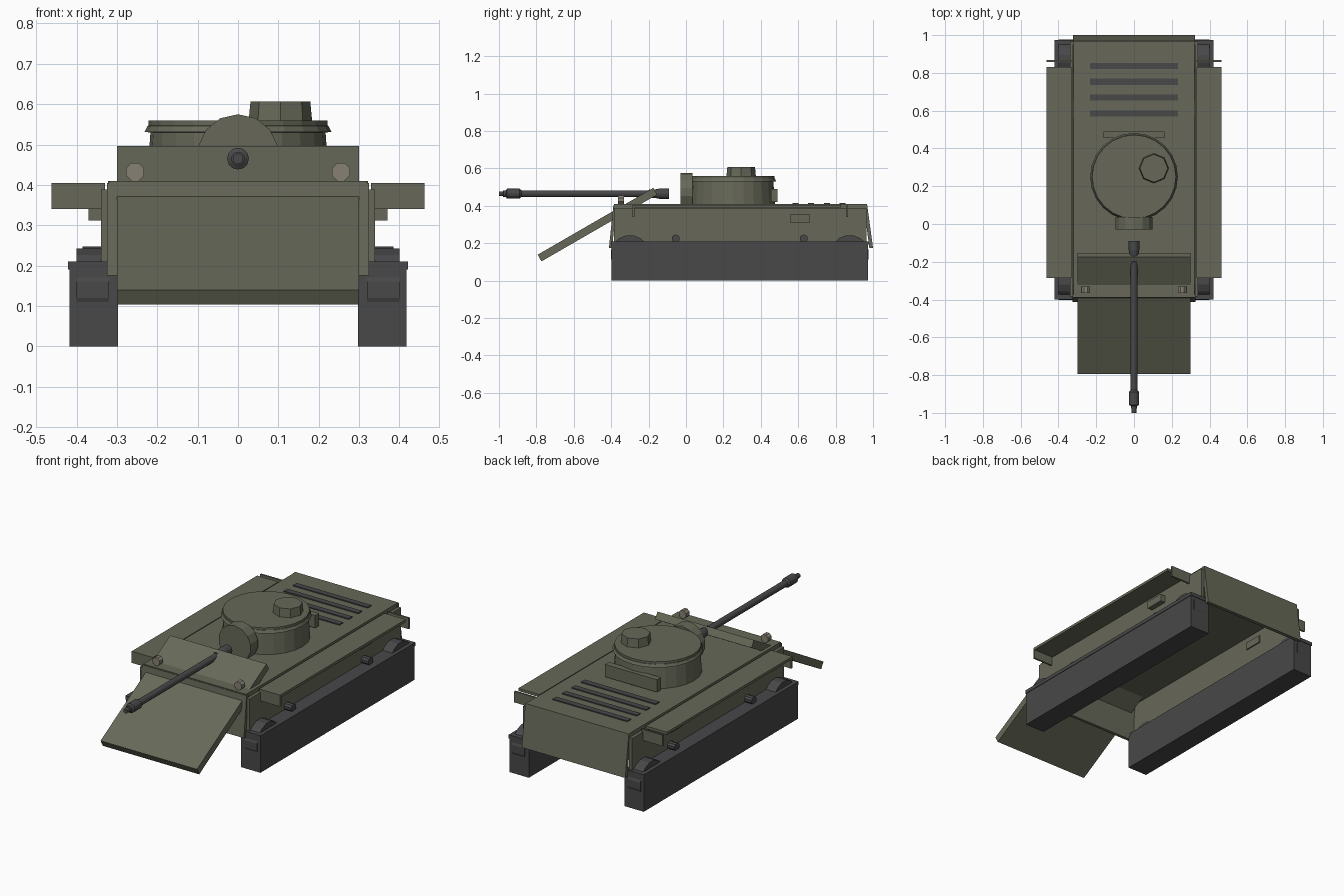
import bpy, bmesh, math
from mathutils import Matrix, Vector

if "Cube" in bpy.data.objects:
    bpy.data.objects.remove(bpy.data.objects["Cube"])


def mat(name, col):
    m = bpy.data.materials.new(name)
    m.diffuse_color = (*col, 1)
    m.use_nodes = True
    m.node_tree.nodes["Principled BSDF"].inputs["Base Color"].default_value = m.diffuse_color
    return m


OLIVE = mat("olive paint", (0.135, 0.14, 0.098))
DARK = mat("dark metal", (0.065, 0.065, 0.068))
LAMP = mat("lamp glass", (0.24, 0.22, 0.175))


def finish(name, bm, m):
    bmesh.ops.recalc_face_normals(bm, faces=bm.faces)
    me = bpy.data.meshes.new(name)
    bm.to_mesh(me)
    bm.free()
    me.materials.append(m)
    ob = bpy.data.objects.new(name, me)
    bpy.context.collection.objects.link(ob)
    return ob


def box(name, x, y, z, m=OLIVE):
    """Box from (min, max) pairs."""
    bm = bmesh.new()
    bmesh.ops.create_cube(bm, size=1)
    for v in bm.verts:
        v.co = Vector([(a + b) / 2 + c * (b - a) for (a, b), c in zip((x, y, z), v.co)])
    return finish(name, bm, m)


def prism(name, yz, x0, x1, m=OLIVE):
    """Side profile (y, z) extruded along x."""
    bm = bmesh.new()
    f = bm.faces.new([bm.verts.new((x0, y, z)) for y, z in yz])
    ext = bmesh.ops.extrude_face_region(bm, geom=[f])
    bmesh.ops.translate(bm, vec=(x1 - x0, 0, 0),
                        verts=[g for g in ext["geom"] if isinstance(g, bmesh.types.BMVert)])
    return finish(name, bm, m)


def turned(name, profile, n, loc, axis="Z", m=OLIVE, phase=0.0):
    """Solid of revolution from (radius, distance along axis) points."""
    bm = bmesh.new()
    rings = [[bm.verts.new((r * math.cos(phase + i * math.tau / n),
                            r * math.sin(phase + i * math.tau / n), h)) for i in range(n)]
             for r, h in profile]
    for a, b in zip(rings, rings[1:]):
        for i in range(n):
            bm.faces.new((a[i], a[(i + 1) % n], b[(i + 1) % n], b[i]))
    bm.faces.new(rings[0])
    bm.faces.new(rings[-1])
    rot = {"Z": Matrix(), "Y": Matrix.Rotation(-math.pi / 2, 4, "X"),
           "X": Matrix.Rotation(math.pi / 2, 4, "Y")}[axis]
    bmesh.ops.transform(bm, matrix=Matrix.Translation(loc) @ rot, verts=bm.verts)
    return finish(name, bm, m)


def mirrored(ob):
    mod = ob.modifiers.new("mirror", "MIRROR")
    mod.use_axis = (True, False, False)
    return ob


# Hull: open-bottomed shell of deck, sides, front and rear plates
box("deck", (-0.32, 0.32), (-0.385, 0.968), (0.385, 0.41))
mirrored(box("hull_side", (0.322, 0.34), (-0.385, 0.965), (0.175, 0.388)))
prism("front_plate", [(-0.388, 0.405), (-0.412, 0.175), (-0.395, 0.175), (-0.372, 0.405)], -0.325, 0.325)
prism("rear_plate", [(0.968, 0.41), (1.0, 0.175), (0.98, 0.175), (0.95, 0.41)], -0.322, 0.322)

# Sloping front glacis plate
prism("glacis_plate", [(-0.793, 0.139), (-0.773, 0.103), (-0.154, 0.46), (-0.175, 0.496)], -0.30, 0.30)

# Fenders, end flaps and side boxes
mirrored(box("fender", (0.33, 0.462), (-0.285, 0.83), (0.39, 0.405)))
for end, y in (("front", -0.28), ("rear", 0.862)):
    mirrored(box(end + "_mud_flap", (0.33, 0.462), (y - 0.005, y + 0.005), (0.34, 0.402)))
mirrored(box("side_box", (0.315, 0.37), (0.555, 0.663), (0.312, 0.353)))

# Tracks with top run, wheels and return rollers
mirrored(box("track", (0.297, 0.418), (-0.398, 0.972), (0, 0.195), DARK))
mirrored(box("track_top", (0.30, 0.421), (-0.4, 0.975), (0.19, 0.21), DARK))
for end, y in (("front", -0.3), ("rear", 0.875)):
    mirrored(turned(end + "_wheel", [(0.104, 0.32), (0.104, 0.40)], 16, (0, y, 0.14), "X", DARK,
                    math.pi / 16))
for end, y in (("front", -0.055), ("rear", 0.63)):
    mirrored(turned(end + "_roller", [(0.022, 0.325), (0.022, 0.385)], 10, (0, y, 0.225), "X", DARK))

# Turret, mantlet, cupola and stowage box
turned("turret", [(0.226, 0.405), (0.217, 0.53), (0.232, 0.531), (0.224, 0.546),
                  (0.222, 0.547), (0.222, 0.559)], 24, (0, 0.25, 0))
turned("mantlet", [(0.101, -0.03), (0.101, 0.036)], 14, (0, 0, 0.474), "Y", OLIVE, math.pi / 2)
turned("cupola", [(0.079, 0.555), (0.074, 0.607)], 8, (0.105, 0.295, 0))
box("stowage_box", (-0.162, 0.162), (0.455, 0.49), (0.42, 0.49))

# Gun with muzzle brake and sleeve
turned("gun", [(0.013, -1.0), (0.013, -0.978), (0.017, -0.977), (0.017, -0.963), (0.027, -0.957),
               (0.027, -0.89), (0.018, -0.88), (0.018, -0.20), (0.023, -0.198), (0.023, -0.165),
               (0.028, -0.14), (0.028, -0.09)], 12, (0, 0, 0.465), "Y", DARK)

# Headlights and engine grilles
mirrored(turned("headlight", [(0.024, -0.364), (0.024, -0.332)], 8, (0.255, 0, 0.432), "Y", LAMP,
                math.pi / 8))
for i in range(4):
    y = 0.585 + i * 0.084
    box("engine_grille", (-0.232, 0.232), (y - 0.016, y + 0.016), (0.40, 0.416), DARK)
